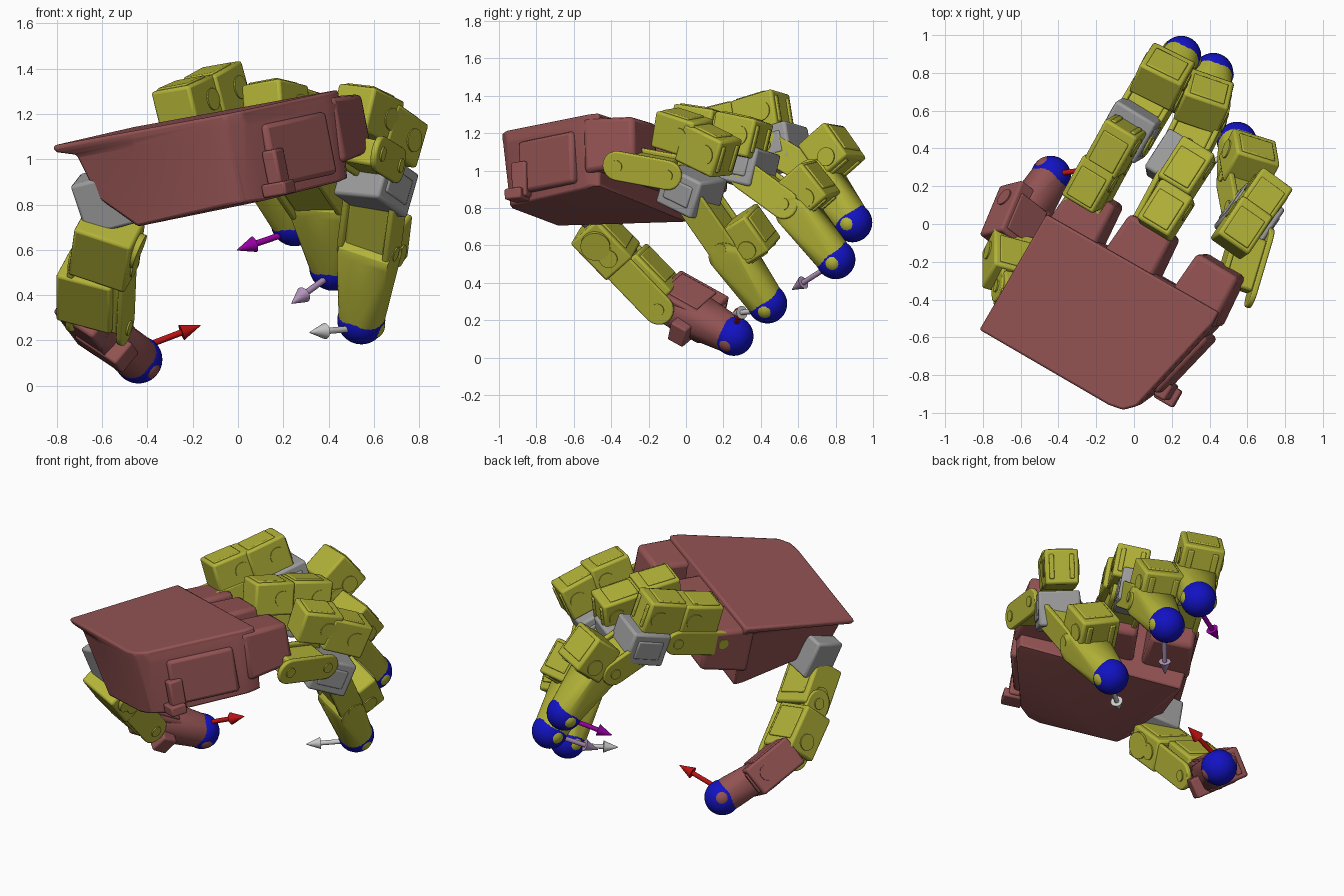
import bpy, bmesh, math
from mathutils import Vector as V, Matrix

if "Cube" in bpy.data.objects:
    bpy.data.objects.remove(bpy.data.objects["Cube"])


def mat(name, r, g, b):
    m = bpy.data.materials.new(name)
    m.diffuse_color = (r, g, b, 1)
    m.use_nodes = True
    m.node_tree.nodes["Principled BSDF"].inputs["Base Color"].default_value = m.diffuse_color
    return m


RED = mat("dull_red", .29, .085, .085)
YEL = mat("olive_yellow", .45, .45, .04)
BLUE = mat("blue", .006, .006, .55)
GREY = mat("mid_grey", .34, .34, .34)


def finish(bm, name, m, bevel=0.0, seg=2):
    bmesh.ops.recalc_face_normals(bm, faces=bm.faces)
    me = bpy.data.meshes.new(name)
    bm.to_mesh(me)
    bm.free()
    ob = bpy.data.objects.new(name, me)
    bpy.context.collection.objects.link(ob)
    me.materials.append(m)
    if bevel:
        b = ob.modifiers.new("bevel", 'BEVEL')
        b.width, b.segments, b.limit_method = bevel, seg, 'ANGLE'
    return ob


def frame(center, axis, side):
    """x = side, y = axis, z = outward normal"""
    y = V(axis).normalized()
    x = V(side)
    x = (x - y * x.dot(y)).normalized()
    z = x.cross(y)
    return Matrix.Translation(V(center)) @ Matrix((x, y, z)).transposed().to_4x4()


def box(name, m, center, axis, side, size, bevel=.014, taper=1.0):
    bm = bmesh.new()
    bmesh.ops.create_cube(bm, size=1)
    for v in bm.verts:
        if v.co.y > 0:
            v.co.x *= taper
            v.co.z *= taper
        v.co = V((v.co.x * size[0], v.co.y * size[1], v.co.z * size[2]))
    bm.transform(frame(center, axis, side))
    return finish(bm, name, m, bevel)


def motor(name, m, center, axis, side, size):
    """Motor housing with raised lid, end ribs and round horns on both sides"""
    M = frame(center, axis, side)
    a, s = M.col[1].xyz, M.col[0].xyz
    w, l, h = size
    box(name, m, center, axis, side, size)
    box(name + "_lid", m, M @ V((0, -.06 * l, h / 2)), a, s, (w * .76, l * .7, .018), .006)
    for x in (-.3, .3):
        box(name + "_rib", m, M @ V((x * w, l / 2, 0)), a, s, (w * .14, .02, h * .7), .006)
    for k in (-1, 1):
        rod(name + "_horn", m, M @ V((k * w * .45, l * .2, 0)), s * k, w * .08, h * .25)


def rod(name, m, p, d, length, r, r2=None):
    bm = bmesh.new()
    bmesh.ops.create_cone(bm, cap_ends=True, segments=24, radius1=r,
                          radius2=r if r2 is None else r2, depth=length)
    d = V(d).normalized()
    rot = V((0, 0, 1)).rotation_difference(d).to_matrix().to_4x4()
    bm.transform(Matrix.Translation(V(p) + d * length / 2) @ rot)
    return finish(bm, name, m)


def plate(name, m, p, q, side, off, r, thick):
    """Round-ended link plate running from p to q, shifted sideways"""
    p, q = V(p), V(q)
    L = (q - p).length
    bm = bmesh.new()
    vs = []
    for i in range(20):
        a = math.pi * (i / 9 if i < 10 else 1 + (i - 10) / 9)
        y = (L if i < 10 else 0) + r * math.sin(a)
        vs.append(bm.verts.new((off - thick / 2, y, r * math.cos(a))))
    e = bmesh.ops.extrude_face_region(bm, geom=[bm.faces.new(vs)])
    bmesh.ops.translate(bm, vec=(thick, 0, 0), verts=[g for g in e['geom'] if isinstance(g, bmesh.types.BMVert)])
    bm.transform(frame(p, q - p, side))
    return finish(bm, name, m, .008)


def link(name, m, p, q, side, w, r):
    """Pair of side plates with pins around a solid core"""
    p, q = V(p), V(q)
    s = frame(p, q - p, side).col[0].xyz
    for k in (-1, 1):
        plate(name + "_plate", m, p, q, side, k * w / 2, r, .03)
        for e in (p, q):
            rod(name + "_pin", m, e + s * k * w / 2, s * k, .022, r * .4)
    box(name + "_core", m, (p + q) / 2, q - p, side, (w * .9, (q - p).length, r * 1.5))


def ball(name, m, c, r):
    bm = bmesh.new()
    bmesh.ops.create_uvsphere(bm, u_segments=32, v_segments=16, radius=r)
    bm.transform(Matrix.Translation(c))
    finish(bm, name, m)


def fingertip(name, m, joint, tip, side, w):
    """Tapered last segment that ends in a blue contact ball with two round side spots"""
    j, t = V(joint), V(tip)
    M = frame(j, t - j, side)
    L = (t - j).length
    bm = bmesh.new()
    for x in (-w / 2, w / 2):
        for i in range(12):
            a = math.tau * i / 12
            bm.verts.new((x, .07 * math.sin(a), .085 * math.cos(a)))
    for y, r in ((L * .8, .1), (L + .01, .1)):
        for i in range(24):
            a = math.tau * i / 24
            bm.verts.new((r * math.cos(a), y, r * math.sin(a)))
    bmesh.ops.convex_hull(bm, input=bm.verts)
    bm.transform(M)
    finish(bm, name + "_distal", m)
    ball(name + "_ball", BLUE, t, .106)
    for k in (-1, 1):
        ball(name + "_spot", m, M @ V((k * .05, L + .01, 0)), .06)


def arrow(name, m, p, q):
    p, q = V(p), V(q)
    d = q - p
    rod(name + "_shaft", m, p - d * .3, d, d.length * .95, .014)
    rod(name + "_head", m, p + d * .62, d, d.length * .4, .036, .002)


# palm frame: R across, F towards the fingers, U out of the back of the hand
R = V((.86, -.5, .157)).normalized()
F = V((.5, .86, .115)).normalized()
U = R.cross(F).normalized()
O = V((-.82, -.56, 1.06))


def P(r, f, d):
    return O + R * r + F * f - U * d


# palm shell: back plate with a flange, then the deep body
top = [(0, 0), (.4, 0), (.8, 0), (.88, .015), (.935, .07), (1.05, .59), (1.065, .65), (1.06, .72), (0, .71)]
mid = [(.09, .03), (.4, .01), (.8, 0), (.88, .02), (.94, .08), (1.06, .59), (1.075, .66), (1.06, .73), (.02, .71)]
low = [(.13, .07), (.33, .03), (.79, .02), (.87, .05), (.93, .14), (1.04, .6), (1.05, .65), (1.03, .7), (.05, .68)]
dep = [.26, .42, .4, .4, .41, .4, .39, .39, .43]
bm = bmesh.new()
rings = [[bm.verts.new(P(r, f, d)) for r, f in ring] for ring, d in ((top, 0), (top, .03), (mid, .06))]
rings.append([bm.verts.new(P(r, f, d)) for (r, f), d in zip(low, dep)])
for a, b in zip(rings, rings[1:]):
    for i in range(9):
        j = (i + 1) % 9
        bm.faces.new((a[i], a[j], b[j], b[i]))
bm.faces.new(rings[0])
low_cap = bm.faces.new(rings[-1][::-1])
bmesh.ops.triangulate(bm, faces=[low_cap])
finish(bm, "palm", RED, .012)
# knuckle blocks, side panel and wrist tab
for r0, r1 in ((.04, .29), (.38, .64), (.8, 1.05)):
    box("knuckle", RED, P((r0 + r1) / 2, .78, .17), F, R, (r1 - r0 + .05, .3, .3), .025, .86)
box("side_panel", RED, P(1.0, .37, .22), F + R * .24, R, (.06, .4, .28), .02)
box("wrist_tab", RED, (.17, -.88, .95), U, R, (.07, .19, .09), .012)
box("wrist_tab_foot", RED, (.18, -.9, .87), U, R, (.12, .06, .1), .01)

# three fingers: base bracket, two motors, grey joint, link, end motor, fingertip
fingers = {
    "first_finger": dict(side=R, base=((-.27, .08, 1.06), (-.13, .34, 1.12)), m1=(-.22, .22, 1.24), a1=F + U * .1,
                         m2=(-.1, .41, 1.29), a2=F + U * .15, g=(-.02, .5, 1.12),
                         l=((-.02, .48, 1.12), (.1, .68, 1.0)), e=(.15, .78, 1.1),
                         j=(.14, .71, .98), t=(.25, .89, .722)),
    "middle_finger": dict(side=R, base=((.06, -.08, 1.07), (.21, .2, 1.08)), m1=(.17, .07, 1.23), a1=F - U * .25,
                          m2=(.28, .29, 1.18), a2=F - U * .3, g=(.23, .32, 1.02),
                          l=((.25, .35, .97), (.36, .57, .81)), e=(.37, .65, .9),
                          j=(.37, .59, .79), t=(.42, .8, .525)),
    "last_finger": dict(side=V((.9, -.38, -.15)), base=((.54, -.34, 1.04), (.62, -.07, .99)), m1=(.57, -.02, 1.2),
                        a1=F - U * .4, m2=(.67, .12, 1.11), a2=F - U * .55, g=(.61, .03, .89),
                        l=((.61, .06, .85), (.58, .22, .62)), e=(.61, .335, .65),
                        j=(.58, .23, .58), t=(.545, .435, .288)),
}
for n, f in fingers.items():
    s = f["side"]
    link(n + "_base", YEL, *f["base"], s, .18, .08)
    motor(n + "_motor_one", YEL, f["m1"], f["a1"], s, (.2, .25, .2))
    motor(n + "_motor_two", YEL, f["m2"], f["a2"], s, (.2, .26, .21))
    box(n + "_joint", GREY, f["g"], f["a2"], s, (.25, .25, .21), .015)
    box(n + "_joint_rib", GREY, f["g"], f["a2"], s, (.265, .17, .12), .01)
    link(n + "_link", YEL, *f["l"], s, .22, .08)
    motor(n + "_motor_end", YEL, f["e"], V(f["t"]) - V(f["j"]), s, (.25, .23, .2))
    fingertip(n, YEL, f["j"], f["t"], s, .24)

# thumb: grey mount, two yellow segments, red end segment
ts = V((.9, -.1, -.38))
box("thumb_mount", GREY, (-.56, -.48, .83), (.3, .2, -.9), ts, (.27, .24, .2), .015)
motor("thumb_motor", YEL, (-.58, -.43, .61), (-.1, .68, -.7), ts, (.27, .28, .2))
rod("thumb_horn", YEL, (-.48, -.48, .61), ts, .05, .08)
link("thumb_link", YEL, (-.6, -.36, .54), (-.61, -.12, .29), ts, .24, .085)
motor("thumb_motor_two", YEL, (-.65, -.21, .42), (0, .68, -.7), ts, (.26, .28, .2))
tr = V((.75, -.1, -.6))
motor("thumb_end_housing", RED, (-.62, .02, .27), (.15, .36, -.2), tr, (.25, .32, .19))
box("thumb_end_clip", RED, (-.58, .02, .18), (.15, .36, -.2), tr, (.26, .1, .12), .01)
fingertip("thumb", RED, (-.6, 0, .25), (-.44, .255, .115), tr, .2)

# contact direction arrows
arrow("thumb_arrow", mat("red", .5, .006, .006), (-.38, .27, .185), (-.17, .3, .265))
arrow("first_finger_arrow", mat("purple", .3, 0, .35), (.19, .85, .665), (0, .77, .6))
arrow("middle_finger_arrow", mat("lavender", .45, .3, .5), (.37, .72, .46), (.24, .57, .365))
arrow("last_finger_arrow", mat("pale_grey", .6, .6, .6), (.49, .38, .25), (.32, .25, .235))

# smooth curved surfaces, keep hard edges
bpy.ops.object.select_all(action='SELECT')
bpy.context.view_layer.objects.active = bpy.data.objects["palm"]
bpy.ops.object.shade_smooth_by_angle(angle=math.radians(30))
